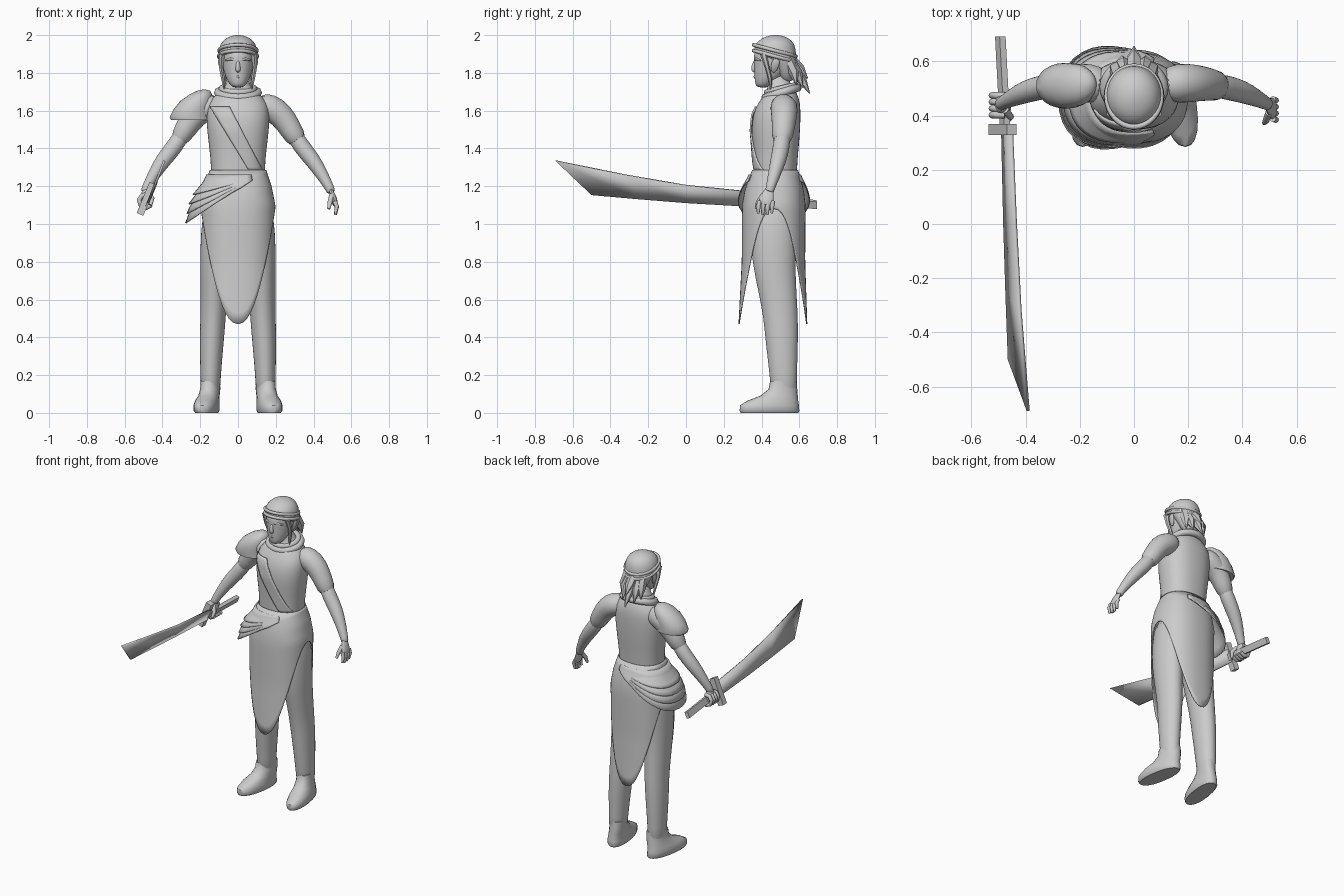
import bpy, bmesh
from math import sin, cos, pi, sqrt
from mathutils import Vector

old = bpy.data.objects.get("Cube")
if old:
    bpy.data.objects.remove(old, do_unlink=True)

grey = bpy.data.materials.new("plain_grey")
grey.use_nodes = True
grey.diffuse_color = (0.6, 0.6, 0.6, 1)
grey.node_tree.nodes["Principled BSDF"].inputs["Base Color"].default_value = (0.6, 0.6, 0.6, 1)


def surface(name, rows, wrap=True, caps=True, thick=0, subdiv=0, loop=False, angle=50):
    """Skin a list of point rows into a mesh object."""
    bm = bmesh.new()
    vs = [[bm.verts.new(p) for p in row] for row in rows]
    n = len(rows[0])
    pairs = list(zip(vs, vs[1:])) + ([(vs[-1], vs[0])] if loop else [])
    for a, b in pairs:
        for i in range(n if wrap else n - 1):
            j = (i + 1) % n
            bm.faces.new((a[i], a[j], b[j], b[i]))
    if wrap and caps and not loop:
        bm.faces.new(vs[0])
        bm.faces.new(vs[-1])
    bmesh.ops.recalc_face_normals(bm, faces=bm.faces)
    mesh = bpy.data.meshes.new(name)
    bm.to_mesh(mesh)
    bm.free()
    mesh.materials.append(grey)
    ob = bpy.data.objects.new(name, mesh)
    bpy.context.collection.objects.link(ob)
    if subdiv:
        ob.modifiers.new("round", 'SUBSURF').levels = subdiv
        ob.modifiers["round"].render_levels = subdiv
    if thick:
        mod = ob.modifiers.new("thickness", 'SOLIDIFY')
        mod.thickness, mod.offset = thick, 0
    bpy.ops.object.select_all(action='DESELECT')
    ob.select_set(True)
    bpy.context.view_layer.objects.active = ob
    bpy.ops.object.shade_smooth_by_angle(angle=angle * pi / 180)
    return ob


def spow(v, p):
    return abs(v) ** p * (1 if v >= 0 else -1)


def loft(name, rings, p=1.0, n=20, side=1, lean=0, **kw):
    """Horizontal rings given as (z, centre x, centre y, radius x, radius y)."""
    rows = []
    for z, cx, cy, rx, ry in rings:
        row = []
        for i in range(n):
            a = 2 * pi * i / n
            y = ry * spow(sin(a), p)
            row.append((side * (cx + rx * spow(cos(a), p) - lean * y), cy + y, z))
        rows.append(row)
    return surface(name, rows, **kw)


def tube(name, path, n=12, side=1, flat=1.0, loop=False, **kw):
    """Round limb along (x, y, z, radius) points; flat narrows it across y."""
    pts = [Vector((side * x, y, z)) for x, y, z, r in path]
    rows = []
    for i, q in enumerate(pts):
        if loop:
            d = pts[(i + 1) % len(pts)] - pts[i - 1]
            u = Vector((0, 0, 1))
        else:
            d = pts[min(i + 1, len(pts) - 1)] - pts[max(i - 1, 0)]
            u = Vector((0, 1, 0)) if abs(d.normalized().y) < 0.9 else Vector((1, 0, 0))
        d.normalize()
        u = (u - d * u.dot(d)).normalized()
        v = d.cross(u)
        r = path[i][3]
        rows.append([q + r * (cos(2 * pi * k / n) * u + flat * sin(2 * pi * k / n) * v)
                     for k in range(n)])
    return surface(name, rows, loop=loop, **kw)


def lerp_rows(table, z):
    """Interpolate a table of rings at height z."""
    table = sorted(table)
    z = min(max(z, table[0][0]), table[-1][0])
    for a, b in zip(table, table[1:]):
        if z <= b[0]:
            t = (z - a[0]) / (b[0] - a[0])
            return [m + (k - m) * t for m, k in zip(a, b)]


# Torso and neck
TORSO = [(1.0, 0, .465, .14, .12), (1.28, 0, .473, .14, .112), (1.4, 0, .475, .152, .122),
         (1.5, 0, .475, .165, .13), (1.58, 0, .48, .168, .127), (1.64, 0, .492, .16, .113),
         (1.69, 0, .505, .115, .085), (1.73, 0, .5, .06, .062), (1.8, 0, .475, .05, .052)]
loft("torso", TORSO, p=.85, n=28, subdiv=1)

# Diagonal sash over the chest
rows = []
for i in range(17):
    z = 1.62 - .34 * i / 16
    _, _, cy, rx, ry = lerp_rows(TORSO, z)
    mid, half = -.095 + .19 * i / 16, .052 - .016 * i / 16
    row = []
    for k in range(7):
        x = min(max(mid + half * (k / 3 - 1), -.98 * rx), .98 * rx)
        c = abs(x / rx) ** (1 / .85)
        row.append((x, cy - ry * sqrt(1 - c * c) ** .85 - .004, z))
    rows.append(row)
surface("chest_sash", rows, wrap=False, thick=.009)

# Collar wrap and waist belt
for name, rx, ry, cy, z0, slope, r in (("collar", .105, .085, .505, 1.695, .3, .022),
                                       ("collar_fold", .085, .075, .505, 1.715, .25, .018),
                                       ("belt", .142, .112, .472, 1.268, 0, .014)):
    ring = [(rx * cos(a), cy + ry * sin(a), z0 + slope * ry * sin(a), r)
            for a in (2 * pi * i / 28 for i in range(28))]
    tube(name, ring, n=8, loop=True)

# Skirt with pointed front and back panels
SKIRT = [(.45, 0, .46, .19, .18), (.8, 0, .463, .192, .165), (1.1, 0, .465, .195, .165),
         (1.2, 0, .468, .175, .15), (1.29, 0, .472, .145, .117)]


def cloth_point(a, z, grow=1.0):
    _, _, cy, rx, ry = lerp_rows(SKIRT, z)
    return (grow * rx * spow(cos(a), .85), cy + grow * ry * spow(sin(a), .85), z)


rows = []
for j in range(15):
    row = []
    for i in range(64):
        a = 2 * pi * i / 64
        hem = .47 + .61 * abs(spow(cos(a), .85)) ** 2.2
        row.append(cloth_point(a, 1.285 + (hem - 1.285) * j / 14))
    rows.append(row)
surface("skirt", rows, caps=False, thick=.006)

# Layered drape on the right hip
for k in range(4):
    rows = []
    for j in range(7):
        t = j / 6
        row = []
        for i in range(25):
            s = i / 12 - 1
            a = pi + s * 1.95
            w = cos(s * pi / 2) ** 1.3
            z = 1.26 - .03 * t - (.075 + .05 * k) * w * t
            row.append(cloth_point(a, z, 1.03 + .012 * k + (.27 + .03 * k) * w * t ** 1.5))
        rows.append(row)
    surface("hip_drape_%d" % (k + 1), rows, wrap=False, thick=.006)

# Legs and feet
for side, label in ((1, "left"), (-1, "right")):
    loft(label + "_leg", [(1.15, .095, .465, .085, .12), (.95, .108, .465, .09, .127),
                          (.8, .12, .463, .082, .115), (.62, .128, .487, .07, .1),
                          (.5, .132, .502, .068, .092), (.36, .14, .508, .064, .086),
                          (.2, .145, .515, .054, .072), (.07, .146, .52, .052, .07)],
         side=side, subdiv=1)
    loft(label + "_foot", [(0, .165, .442, .056, .152), (.012, .167, .442, .064, .158),
                           (.04, .167, .442, .064, .156), (.065, .163, .46, .06, .134),
                           (.09, .154, .492, .054, .1), (.125, .147, .513, .052, .076),
                           (.17, .146, .516, .05, .07)],
         p=.9, side=side, lean=.14)

    # Arms and sleeves
    tube(label + "_sleeve", [(.1, .51, 1.635, .06), (.165, .52, 1.62, .076),
                             (.23, .52, 1.58, .07), (.28, .515, 1.5, .06),
                             (.325, .505, 1.425, .054 if side > 0 else .045)],
         n=16, side=side, subdiv=1)
    tube(label + "_forearm", [(.28, .515, 1.5, .045), (.335, .505, 1.41, .046),
                              (.395, .49, 1.34, .044), (.45, .465, 1.255, .033),
                              (.488, .445, 1.185, .024), (.495, .44, 1.165, .024)],
         n=14, side=side, subdiv=1)

# Open left hand
tube("left_palm", [(.488, .445, 1.19, .022), (.502, .432, 1.155, .034),
                   (.512, .425, 1.12, .042), (.515, .42, 1.095, .036)],
     flat=.42, subdiv=1)
for i in range(4):
    y, length = .388 + .024 * i, .065 - .008 * abs(i - 1.4)
    tube("left_finger_%d" % (i + 1), [(.512, y, 1.12, .012), (.523, y - .004, 1.12 - .5 * length, .0115),
                                      (.516, y - .006, 1.11 - length, .007)], n=8)
tube("left_thumb", [(.497, .41, 1.155, .014), (.487, .382, 1.115, .013),
                    (.48, .372, 1.08, .008)], n=8)

# Right fist gripping the sword
tube("right_palm", [(.485, .445, 1.19, .024), (.492, .44, 1.155, .038),
                    (.487, .44, 1.115, .04), (.482, .44, 1.085, .022)],
     side=-1, flat=.7, subdiv=1)
for i in range(4):
    y = .402 + .024 * i
    curl = [(.488 + .036 * cos(a), y, 1.122 + .036 * sin(a), .0125)
            for a in (pi * (.6 - .28 * k) for k in range(6))]
    tube("right_finger_%d" % (i + 1), curl, n=8, side=-1)
tube("right_thumb", [(.475, .42, 1.165, .014), (.455, .395, 1.135, .013),
                     (.462, .385, 1.1, .009)], n=8, side=-1)

# Sword: curved blade, guard and handle
low = [(-.485, .36, 1.092), (-.477, 0, 1.113), (-.469, -.25, 1.133), (-.46, -.5, 1.155)]
high = [(-.452, .36, 1.168), (-.437, 0, 1.205), (-.42, -.32, 1.26), (-.39, -.69, 1.335)]
surface("sword_blade", list(zip(low, high)), wrap=False, thick=.012, angle=20)


def slab(name, centre, along, across, width, height):
    """Square bar from a centre, a half-length vector and a tilted section."""
    c, d, u = Vector(centre), Vector(along), Vector(across).normalized()
    v = d.normalized().cross(u)
    rows = [[c + d * e + u * width * p + v * height * q
             for p, q in ((-1, -1), (1, -1), (1, 1), (-1, 1))] for e in (-1, 1)]
    surface(name, rows, angle=20)


slab("sword_guard", (-.485, .348, 1.133), (.034, 0, .082), (0, 1, 0), .02, .019)
slab("sword_handle", (-.484, .52, 1.115), (-.009, .172, -.012), (.4, 0, .9), .021, .012)

# Right shoulder guard
loft("shoulder_guard", [(1.55, -.25, .51, .105, .082), (1.565, -.255, .51, .107, .084),
                        (1.61, -.242, .51, .097, .084), (1.65, -.222, .512, .085, .078),
                        (1.685, -.198, .515, .06, .062), (1.705, -.182, .515, .035, .035),
                        (1.712, -.178, .515, .008, .008)], n=24)

# Head, nose, lips and ears
loft("head", [(1.722, 0, .408, .022, .026), (1.735, 0, .412, .042, .045),
              (1.765, 0, .43, .06, .067), (1.8, 0, .448, .074, .087),
              (1.845, 0, .46, .083, .1), (1.89, 0, .465, .088, .108),
              (1.94, 0, .468, .085, .1)], n=24, subdiv=1)
tube("nose", [(0, .368, 1.868, .008), (0, .356, 1.835, .013), (0, .358, 1.815, .016),
              (0, .37, 1.805, .01)], n=8, subdiv=1)
tube("lips", [(-.024, .378, 1.778, .003), (0, .365, 1.779, .008), (.024, .378, 1.778, .003)], n=8)
for side, label in ((1, "left"), (-1, "right")):
    tube(label + "_ear", [(.078, .462, 1.8, .01), (.09, .468, 1.825, .02),
                          (.098, .475, 1.855, .024), (.1, .48, 1.878, .012)],
         side=side, flat=.4, subdiv=1)
    tube(label + "_brow", [(.012, .366, 1.868, .006), (.04, .371, 1.874, .007),
                           (.066, .394, 1.866, .004)], n=8, side=side)
    tube(label + "_side_lock", [(.085, .41, 1.9, .018), (.09, .43, 1.83, .012),
                                (.08, .445, 1.77, .011), (.07, .45, 1.7, .002)], n=6, side=side)

# Hair cap, headband and spiky tail
loft("hair", [(1.75, 0, .535, .045, .03), (1.79, 0, .53, .068, .045),
              (1.84, 0, .52, .088, .062), (1.875, 0, .5, .1, .085),
              (1.9, 0, .47, .105, .114), (1.94, 0, .47, .1, .11),
              (1.972, 0, .472, .08, .09), (1.992, 0, .474, .05, .055),
              (2.001, 0, .475, .012, .014)], n=24, subdiv=1)
for k in range(2):
    band = [((.102 - .002 * k) * cos(a), .47 + .112 * sin(a), 1.888 + .03 * k - .03 * sin(a), .01)
            for a in (2 * pi * i / 32 for i in range(32))]
    tube("headband_%d" % (k + 1), band, n=8, loop=True)
for i, (x, y, z) in enumerate(((0, .655, 1.69), (.04, .62, 1.72), (-.04, .62, 1.72),
                               (0, .645, 1.77), (.065, .585, 1.735), (-.065, .585, 1.735))):
    tube("hair_spike_%d" % (i + 1), [(x * .8, .535, 1.89 - .01 * (i % 3), .03),
                                     (x, .5 * (y + .56), .5 * (z + 1.87), .028),
                                     (x * 1.1, y, z, .002)], n=6)
